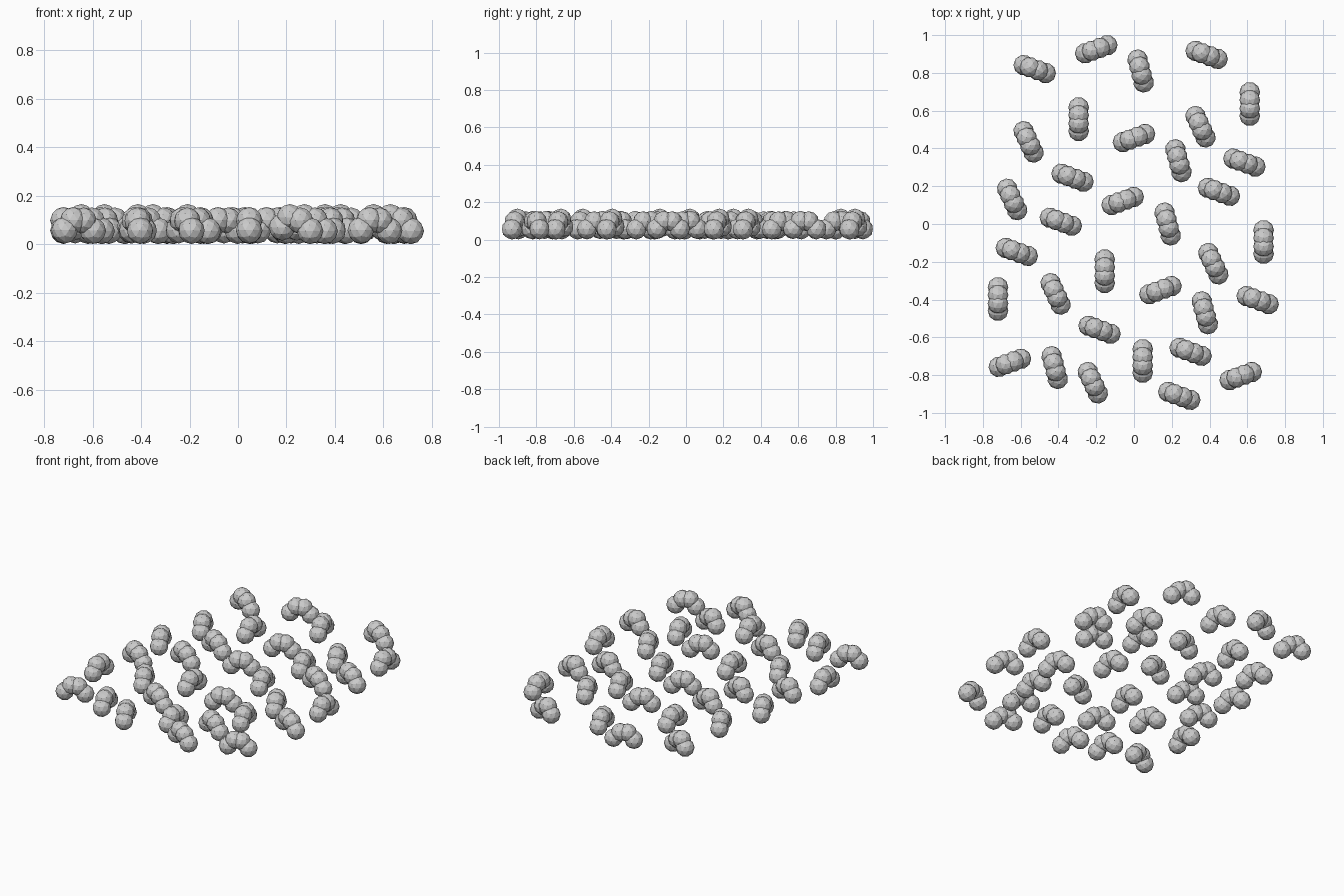
import bpy, bmesh, math
from mathutils import Matrix

if "Cube" in bpy.data.objects:
    bpy.data.objects.remove(bpy.data.objects["Cube"])

R = 0.055  # radius of each low-poly ball

# (offset along the piece, height of ball centre)
ARCH = [(-0.062, 0.058), (-0.024, 0.099), (0.021, 0.097), (0.062, 0.056)]
TILTED = [(-0.062, 0.070), (-0.028, 0.111), (0.018, 0.097), (0.061, 0.055)]


def make_puff_mesh(name, balls):
    """Four overlapping faceted balls bent into a small arch."""
    bm = bmesh.new()
    for x, z in balls:
        bmesh.ops.create_icosphere(bm, subdivisions=2, radius=R,
                                   matrix=Matrix.Translation((x, 0, z)))
    mesh = bpy.data.meshes.new(name)
    bm.to_mesh(mesh)
    bm.free()
    return mesh


arch_mesh = make_puff_mesh("arched_puff", ARCH)
tilted_mesh = make_puff_mesh("tilted_puff", TILTED)

# Centres of the scattered pieces, grouped by heading in degrees
groups = {
    -20: [(-.525, .82), (.385, .895), (.585, .325), (-.325, .245), (.45, .17),
          (-.387, .012), (-.62, -.148), (.655, -.403), (-.182, -.56),
          (.30, -.677), (.24, -.91)],
    20: [(-.20, .925), (0, .455), (-.06, .122), (.14, -.35), (-.657, -.735),
         (.565, -.805)],
    -75: [(.035, .81), (.235, .335), (.178, 0), (.375, -.47), (-.42, -.76)],
    -65: [(-.558, .435), (.352, .515), (-.645, .13), (.42, -.21),
          (-.415, -.37), (-.218, -.84)],
    90: [(.613, .635), (-.293, .555), (.686, -.095), (-.155, -.25),
         (-.72, -.397), (.046, -.725)],
}

# Scatter the pieces
for heading, spots in groups.items():
    for x, y in spots:
        mesh = tilted_mesh if heading == -20 else arch_mesh
        piece = bpy.data.objects.new("puff_piece", mesh)
        piece.location = (x, y, 0)
        piece.rotation_euler = (0, 0, math.radians(heading))
        bpy.context.collection.objects.link(piece)
